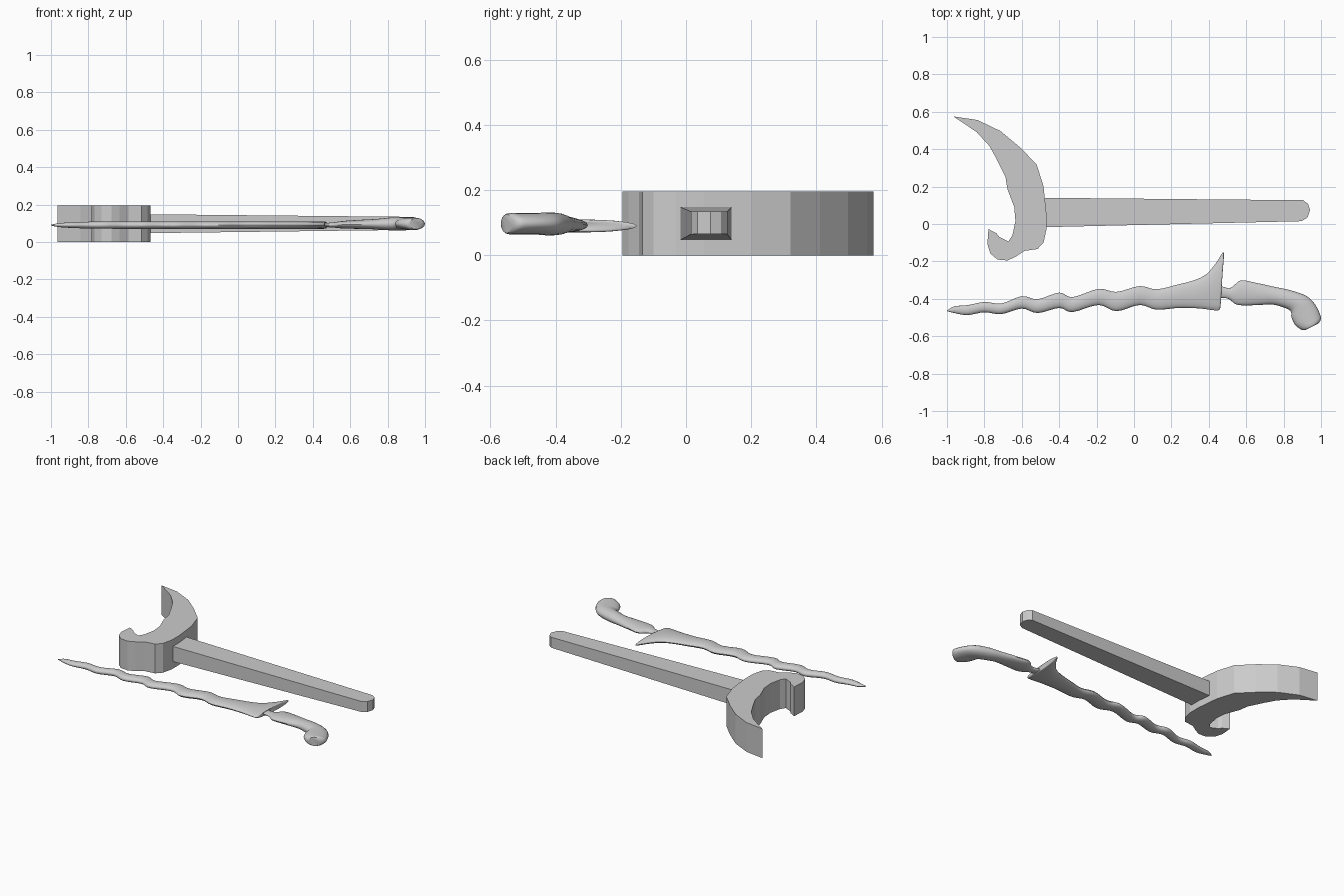
import bpy, bmesh, math


def finish(name, bm):
    bmesh.ops.recalc_face_normals(bm, faces=bm.faces)
    me = bpy.data.meshes.new(name)
    bm.to_mesh(me)
    bm.free()
    ob = bpy.data.objects.new(name, me)
    bpy.context.collection.objects.link(ob)
    return ob


def slab(name, outline, z_range):
    """Prism from a plan outline; z_range(x) gives bottom and top."""
    bm = bmesh.new()
    low = [bm.verts.new((x, y, z_range(x)[0])) for x, y in outline]
    high = [bm.verts.new((x, y, z_range(x)[1])) for x, y in outline]
    bm.faces.new(low)
    bm.faces.new(high)
    n = len(outline)
    for i in range(n):
        j = (i + 1) % n
        bm.faces.new((low[i], low[j], high[j], high[i]))
    return finish(name, bm)


def spline(rows, steps):
    """Catmull-Rom interpolation of section rows."""
    out = []
    for i in range(len(rows) - 1):
        a, b = rows[max(i - 1, 0)], rows[i]
        c, d = rows[i + 1], rows[min(i + 2, len(rows) - 1)]
        for s in range(steps):
            t = s / steps
            out.append([q + 0.5 * t * (r - p + t * (2*p - 5*q + 4*r - w + t * (3*(q - r) + w - p)))
                        for p, q, r, w in zip(a, b, c, d)])
    return out + [list(rows[-1])]


def loft(name, rows, sides=20, steps=4):
    """Oval sections spanning (xt, yt)-(xb, yb), half thickness h, centre z."""
    bm = bmesh.new()
    rings = []
    for xt, yt, xb, yb, h, z in spline(rows, steps):
        ring = []
        for k in range(sides):
            a = 2 * math.pi * k / sides
            f = 0.5 + 0.5 * math.cos(a)
            ring.append(bm.verts.new((xb + (xt - xb) * f, yb + (yt - yb) * f, z + h * math.sin(a))))
        rings.append(ring)
    for r0, r1 in zip(rings, rings[1:]):
        for k in range(sides):
            j = (k + 1) % sides
            bm.faces.new((r0[k], r0[j], r1[j], r1[k]))
    bm.faces.new(rings[0])
    bm.faces.new(rings[-1])
    ob = finish(name, bm)
    bpy.ops.object.select_all(action='DESELECT')
    ob.select_set(True)
    bpy.context.view_layer.objects.active = ob
    bpy.ops.object.shade_smooth_by_angle(angle=math.radians(40))
    return ob


# Boat-shaped scabbard mouth
slab("scabbard_crosspiece", [
    (-.965, .575), (-.837, .556), (-.714, .497), (-.612, .412), (-.521, .32),
    (-.484, .203), (-.468, .053), (-.468, -.03), (-.484, -.10), (-.516, -.134),
    (-.586, -.144), (-.634, -.176), (-.677, -.195), (-.73, -.19), (-.768, -.158),
    (-.784, -.107), (-.778, -.027), (-.735, -.05), (-.719, -.07), (-.671, -.093),
    (-.65, -.06), (-.634, .016), (-.64, .09), (-.677, .187), (-.687, .251),
    (-.735, .348), (-.773, .417), (-.842, .492)], lambda x: (0, .195))


# Tapering scabbard body
def taper(x):
    t = (x + .48) / 1.42
    return .047 + .018 * t, .148 - .014 * t


slab("scabbard_body", [
    (-.48, -.017), (.895, .015), (.928, .035), (.942, .075),
    (.93, .108), (.905, .127), (-.48, .14)], taper)

# Wavy blade: crests and dips as (x, upper edge, lower edge, half thickness)
wave = [(-1, -.463, -.466, .002), (-.96, -.440, -.476, .010), (-.89, -.434, -.487, .015),
        (-.80, -.417, -.472, .018), (-.709, -.425, -.482, .019), (-.60, -.386, -.452, .02),
        (-.516, -.402, -.476, .02), (-.40, -.367, -.449, .02), (-.329, -.391, -.471, .02),
        (-.19, -.347, -.433, .02), (-.094, -.363, -.466, .02), (.03, -.332, -.433, .02),
        (.12, -.349, -.458, .02), (.233, -.324, -.449, .02), (.323, -.300, -.450, .02)]
blade = [(x, t, x, b, h, .09) for x, t, b, h in wave]
# Flared guard closing back to a narrow neck
blade += [(.388, -.267, .366, -.453, .02, .09), (.441, -.205, .420, -.460, .02, .09),
          (.479, -.150, .450, -.462, .019, .09), (.475, -.240, .462, -.446, .014, .09),
          (.466, -.325, .464, -.398, .010, .09)]
loft("wavy_blade", blade)

# Curved pistol-style grip
loft("grip", [
    (.455, -.328, .455, -.394, .010, .09), (.515, -.342, .505, -.400, .014, .091),
    (.570, -.302, .553, -.432, .020, .092), (.650, -.314, .650, -.434, .024, .094),
    (.750, -.336, .735, -.430, .028, .095), (.832, -.353, .794, -.444, .034, .096),
    (.922, -.385, .837, -.465, .035, .096), (.970, -.433, .842, -.500, .033, .097),
    (.997, -.490, .862, -.540, .033, .097), (.997, -.515, .895, -.565, .033, .097),
    (.985, -.532, .915, -.568, .029, .097)])
